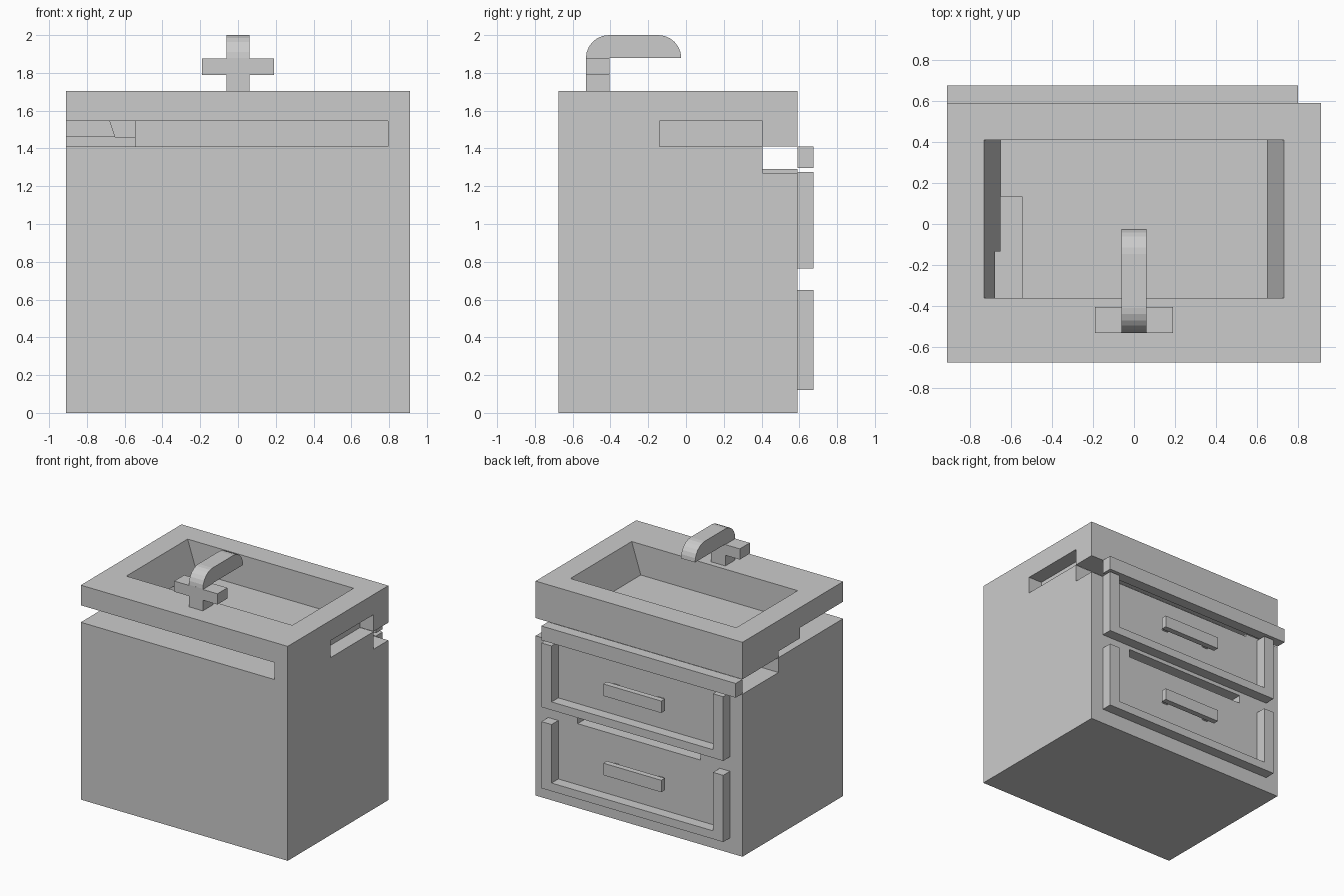
import bpy, bmesh, math

if "Cube" in bpy.data.objects:
    bpy.data.objects.remove(bpy.data.objects["Cube"])


def mesh_object(name, bm):
    bmesh.ops.recalc_face_normals(bm, faces=bm.faces)
    me = bpy.data.meshes.new(name)
    bm.to_mesh(me)
    bm.free()
    ob = bpy.data.objects.new(name, me)
    bpy.context.collection.objects.link(ob)
    return ob


def box(name, x0, x1, y0, y1, z0, z1):
    bm = bmesh.new()
    bmesh.ops.create_cube(bm, size=1)
    for v in bm.verts:
        v.co = (x1 if v.co.x > 0 else x0,
                y1 if v.co.y > 0 else y0,
                z1 if v.co.z > 0 else z0)
    return mesh_object(name, bm)


def prism(name, profile, axis, a, b):
    """Extrude a 2D profile along x (profile y,z) or y (profile x,z)."""
    bm = bmesh.new()
    place = (lambda p, t: (t, p[0], p[1])) if axis == 'x' else (lambda p, t: (p[0], t, p[1]))
    face = bm.faces.new([bm.verts.new(place(p, a)) for p in profile])
    ext = bmesh.ops.extrude_face_region(bm, geom=[face])
    step = (b - a, 0, 0) if axis == 'x' else (0, b - a, 0)
    bmesh.ops.translate(bm, vec=step, verts=[g for g in ext['geom'] if isinstance(g, bmesh.types.BMVert)])
    return mesh_object(name, bm)


def cut(target, cutter):
    mod = target.modifiers.new("cut", 'BOOLEAN')
    mod.operation = 'DIFFERENCE'
    mod.solver = 'EXACT'
    mod.object = cutter
    cutter.hide_render = True
    bpy.context.view_layer.objects.active = target
    bpy.ops.object.modifier_apply(modifier=mod.name)
    bpy.data.objects.remove(cutter)


# Cabinet with countertop
cabinet = box("cabinet", -.91, .91, -.675, .59, 0, 1.705)

# Basin with sloping ends
k = (.73 - .65) / (1.705 - 1.46)
top = .73 + k * .1
cut(cabinet, prism("basin_cutter", [(-.65, 1.46), (.65, 1.46), (top, 1.805), (-top, 1.805)],
                   'y', -.36, .41))

# Stepped slots under the countertop, and the gap between drawers
slots = [
    (-1, .795, -.8, -.405, 1.41, 1.545),
    (-1, -.545, -.8, -.135, 1.41, 1.545),
    (-1, -.545, -.2, .135, 1.41, 1.461),
    (.79, 1, -.14, .405, 1.41, 1.545),
    (-.6, 1, .405, .7, 1.27, 1.411),
    (-1, -.545, .137, .7, 1.292, 1.411),
    (-.54, .54, .45, .7, .67, .735),
]
for s in slots:
    cut(cabinet, box("slot_cutter", *s))

# Rear trim strip
box("trim_strip", -.91, .80, .59, .675, 1.297, 1.41)

# Drawers: U-shaped frame and pull handle
for label, z0, z1, hz in (("lower", .12, .65, .37), ("upper", .765, 1.275, 1.0)):
    for side, s in (("left", -1), ("right", 1)):
        xs = sorted((s * .80, s * .71))
        box(f"{label}_drawer_{side}_rail", *xs, .59, .675, z0, z1)
        xp = sorted((s * .17, s * .22))
        box(f"{label}_handle_{side}_post", *xp, .585, .635, hz + .02, hz + .075)
    box(f"{label}_drawer_bottom_rail", -.71, .71, .59, .675, z0, z0 + .065)
    box(f"{label}_handle_bar", -.255, .255, .63, .675, hz, hz + .095)

# Tap: post, cross handle and rounded spout
box("tap_post", -.062, .062, -.53, -.405, 1.70, 1.88)
box("tap_handle", -.19, .19, -.53, -.405, 1.79, 1.875)
r = .122
arc = [math.radians(a) for a in range(0, 91, 15)]
profile = [(-.025 - r + r * math.cos(a), 1.878 + r * math.sin(a)) for a in arc]
profile += [(-.53 + r - r * math.sin(a), 1.878 + r * math.cos(a)) for a in arc]
prism("tap_spout", profile, 'x', -.062, .062)
